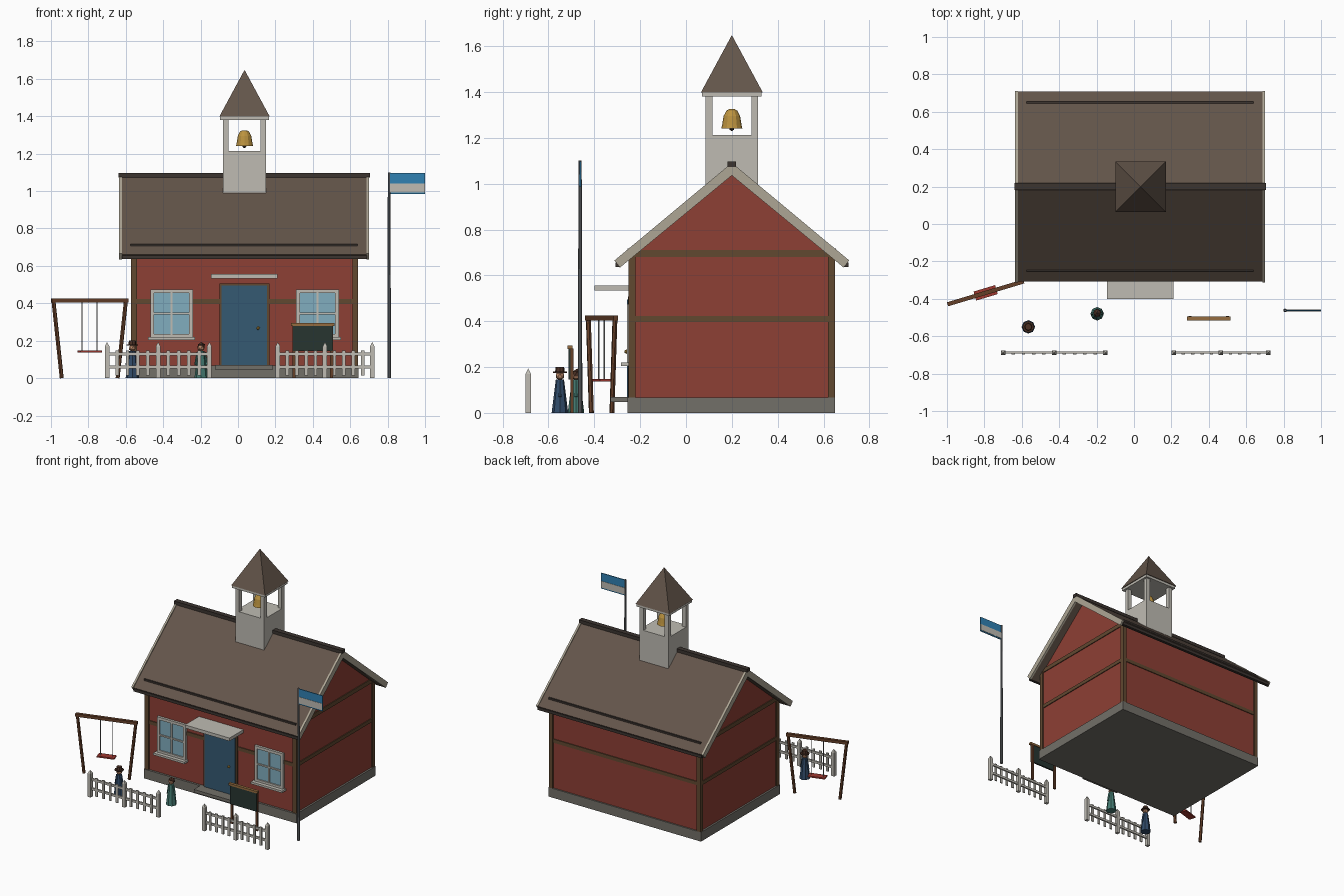
import bpy, bmesh, math
from mathutils import Vector, Matrix

if "Cube" in bpy.data.objects:
    bpy.data.objects.remove(bpy.data.objects["Cube"])

COL = {
    "red": (0.27, 0.05, 0.035), "timber": (0.12, 0.065, 0.03), "roof": (0.125, 0.09, 0.068),
    "dark": (0.045, 0.035, 0.03), "cream": (0.52, 0.50, 0.45), "barge": (0.42, 0.38, 0.30),
    "stone": (0.17, 0.16, 0.14), "blue": (0.035, 0.10, 0.17), "glass": (0.22, 0.42, 0.52),
    "brass": (0.50, 0.29, 0.05), "wood": (0.13, 0.05, 0.022), "seat": (0.35, 0.04, 0.03),
    "rope": (0.3, 0.3, 0.3), "pole": (0.14, 0.15, 0.16), "flag": (0.03, 0.22, 0.45),
    "board": (0.02, 0.035, 0.03), "frame": (0.30, 0.15, 0.05), "teal": (0.06, 0.20, 0.17),
    "navy": (0.03, 0.07, 0.14), "skin": (0.50, 0.25, 0.14), "hair": (0.07, 0.03, 0.018)}
MATS = {}


def finish(name, bm, col):
    bmesh.ops.recalc_face_normals(bm, faces=bm.faces)
    me = bpy.data.meshes.new(name)
    bm.to_mesh(me)
    bm.free()
    ob = bpy.data.objects.new(name, me)
    bpy.context.collection.objects.link(ob)
    if col not in MATS:
        MATS[col] = bpy.data.materials.new(col)
        MATS[col].diffuse_color = (*COL[col], 1)
    me.materials.append(MATS[col])
    return ob


def box(name, x, y, z, col, matrix=None):
    """Box from (min, max) pairs."""
    bm = bmesh.new()
    c = Vector([(a + b) / 2 for a, b in (x, y, z)])
    s = [b - a for a, b in (x, y, z)]
    m = Matrix.Translation(c) @ Matrix.Diagonal((*s, 1))
    bmesh.ops.create_cube(bm, size=1, matrix=(matrix @ m) if matrix else m)
    return finish(name, bm, col)


def cone(name, p0, p1, r0, r1, n, col, turn=0.0):
    """Cone or rod between two points."""
    bm = bmesh.new()
    p0, p1 = Vector(p0), Vector(p1)
    d = p1 - p0
    rot = d.to_track_quat('Z', 'Y').to_matrix().to_4x4()
    m = Matrix.Translation((p0 + p1) / 2) @ rot @ Matrix.Rotation(turn, 4, 'Z')
    bmesh.ops.create_cone(bm, cap_ends=True, segments=n, radius1=r0, radius2=r1, depth=d.length, matrix=m)
    return finish(name, bm, col)


def ball(name, p, r, col):
    bm = bmesh.new()
    bmesh.ops.create_icosphere(bm, subdivisions=1, radius=r, matrix=Matrix.Translation(p))
    return finish(name, bm, col)


def prism(name, prof, x0, x1, col):
    """Profile in y,z extruded along x."""
    bm = bmesh.new()
    f = bm.faces.new([bm.verts.new((x0, y, z)) for y, z in prof])
    g = bmesh.ops.extrude_face_region(bm, geom=[f])["geom"]
    bmesh.ops.translate(bm, vec=(x1 - x0, 0, 0), verts=[v for v in g if isinstance(v, bmesh.types.BMVert)])
    return finish(name, bm, col)


CX, CY = 0.035, 0.2

# Foundation and walls with gables
box("foundation", (CX - .61, CX + .61), (CY - .455, CY + .45), (0, .067), "stone")
prism("walls", [(CY - .44, .067), (CY + .44, .067), (CY + .44, .68), (CY, 1.046), (CY - .44, .68)],
      CX - .597, CX + .597, "red")

# Timber frame
for sx in (-1, 1):
    for sy in (-1, 1):
        x, y = CX + sx * .591, CY + sy * .435
        box("corner_post", (x - .015, x + .015), (y - .015, y + .015), (.067, .70), "timber")
for z0, z1 in ((.397, .423), (.68, .71)):
    for s in (-1, 1):
        y, x = CY + s * .438, CX + s * .595
        box("long_beam", (CX - .6, CX + .6), (y - .008, y + .008), (z0, z1), "timber")
        box("end_beam", (x - .008, x + .008), (CY - .44, CY + .44), (z0, z1), "timber")

# Roof, barge boards, fascia, eave rails, ridge cap
chevron = [(CY, 1.085), (CY + .508, .662), (CY + .486, .636), (CY, 1.04), (CY - .486, .636), (CY - .508, .662)]
prism("roof", chevron, CX - .655, CX + .655, "roof")
barge = [(CY, 1.091), (CY + .512, .665), (CY + .488, .634), (CY, 1.036), (CY - .488, .634), (CY - .512, .665)]
for s in (-1, 1):
    x = CX - .002 + s * .661
    prism("barge_board", barge, x - .007, x + .007, "barge")
    y = CY + s * .499
    box("fascia", (CX - .655, CX + .655), (y - .009, y + .009), (.636, .656), "dark")
    y = CY + s * .45
    box("eave_rail", (CX - .61, CX + .605), (y - .005, y + .005), (.70, .718), "dark")
box("ridge_cap", (CX - .675, CX + .67), (CY - .018, CY + .018), (1.073, 1.097), "dark")

# Bell tower
box("tower_base", (CX - .115, CX + .115), (CY - .115, CY + .115), (.97, 1.213), "cream")
for sx in (-1, 1):
    for sy in (-1, 1):
        x, y = CX + sx * .1, CY + sy * .1
        box("tower_post", (x - .015, x + .015), (y - .015, y + .015), (1.213, 1.382), "cream")
box("tower_slab", (CX - .13, CX + .13), (CY - .13, CY + .13), (1.38, 1.4), "cream")
cone("tower_roof", (CX, CY, 1.398), (CX, CY, 1.648), .135 * math.sqrt(2), 0, 4, "roof", math.pi / 4)
rings = [(.046, 1.24), (.042, 1.258), (.036, 1.295), (.024, 1.318), (.012, 1.325)]
for (r0, z0), (r1, z1) in zip(rings, rings[1:]):
    cone("bell_ring", (CX, CY, z0), (CX, CY, z1), r0, r1, 12, "brass")
ball("bell_clapper", (CX, CY, 1.241), .012, "dark")

# Door, canopy and step
FY = CY - .44
box("door_frame", (-.1, .168), (FY - .012, FY + .01), (.067, .507), "timber")
box("door", (-.088, .156), (FY - .017, FY + .01), (.067, .495), "blue")
ball("door_knob", (.108, FY - .02, .267), .01, "brass")
box("canopy", (-.145, .212), (-.4, FY), (.533, .556), "cream")
box("step", (-.122, .187), (-.33, FY), (.047, .069), "stone")

# Windows
for s in (-1, 1):
    x = CX + s * .39
    box("window_glass", (x - .1, x + .1), (FY - .008, FY + .01), (.22, .46), "glass")
    for t in (-1, 1):
        xs = x + t * .104
        box("window_stile", (xs - .01, xs + .01), (FY - .018, FY + .01), (.21, .475), "cream")
    for z, h in ((.465, .01), (.345, .005), (.225, .01)):
        box("window_rail", (x - .113, x + .113), (FY - .017, FY + .01), (z - h, z + h), "cream")
    box("window_mullion", (x - .005, x + .005), (FY - .016, FY + .01), (.22, .465), "cream")
    box("window_sill", (x - .125, x + .125), (FY - .043, FY + .01), (.204, .219), "cream")

# Picket fence
for posts in ((-.7, -.427, -.153), (.213, .465, .718)):
    for z in (.06, .128):
        box("fence_rail", (posts[0], posts[2]), (-.693, -.681), (z - .008, z + .008), "cream")
    for x in posts:
        box("fence_post", (x - .012, x + .012), (-.7, -.676), (0, .17), "cream")
        cone("post_cap", (x, -.688, .17), (x, -.688, .193), .017, 0, 4, "cream", math.pi / 4)
    for a, b in zip(posts, posts[1:]):
        for i in range(1, 5):
            x = a + (b - a) * i / 5
            box("picket", (x - .009, x + .009), (-.697, -.689), (.015, .148), "cream")

# Swing, turned about its centre
M = Matrix.Translation((-.793, -.368, 0)) @ Matrix.Rotation(math.radians(16.7), 4, 'Z')
box("swing_beam", (-.213, .213), (-.011, .011), (.404, .425), "wood", M)
box("swing_seat", (-.06, .06), (-.025, .025), (.138, .148), "seat", M)
for s in (-1, 1):
    cone("swing_leg", M @ Vector((s * .156, 0, 0)), M @ Vector((s * .202, 0, .412)), .011, .011, 6, "wood")
    cone("swing_rope", M @ Vector((s * .042, 0, .143)), M @ Vector((s * .042, 0, .41)), .003, .003, 5, "rope")

# Flagpole and flag
cone("flagpole", (.808, -.462, 0), (.808, -.462, 1.1), .01, .007, 8, "pole")
box("flag", (.812, 1), (-.465, -.459), (.985, 1.097), "flag")
box("flag_stripe", (.813, .999), (-.467, -.457), (.993, 1.04), "cream")

# Blackboard on legs
box("blackboard", (.294, .506), (-.512, -.5), (.145, .282), "board")
box("board_top", (.284, .516), (-.516, -.495), (.279, .294), "frame")
for x in (.3, .5):
    box("board_leg", (x - .008, x + .008), (-.504, -.491), (0, .28), "wood")

# Two small figures
for x, y, coat, hat in ((-.565, -.55, "navy", True), (-.197, -.48, "teal", False)):
    cone("figure_coat", (x, y, 0), (x, y, .145), .036, .018, 8, coat)
    ball("figure_head", (x, y, .162), .021, "skin")
    if hat:
        cone("hat_brim", (x, y, .174), (x, y, .18), .031, .031, 8, "hair")
        cone("hat_crown", (x, y, .18), (x, y, .201), .021, .018, 8, "hair")
    else:
        ball("figure_hair", (x, y + .005, .17), .023, "hair")
    for s in (-1, 1):
        cone("figure_arm", (x + s * .03, y, .07), (x + s * .018, y, .138), .007, .007, 5, coat)

for m in bpy.data.materials:
    if m.users and not m.is_grease_pencil:
        m.use_nodes = True
        m.node_tree.nodes["Principled BSDF"].inputs["Base Color"].default_value = m.diffuse_color
